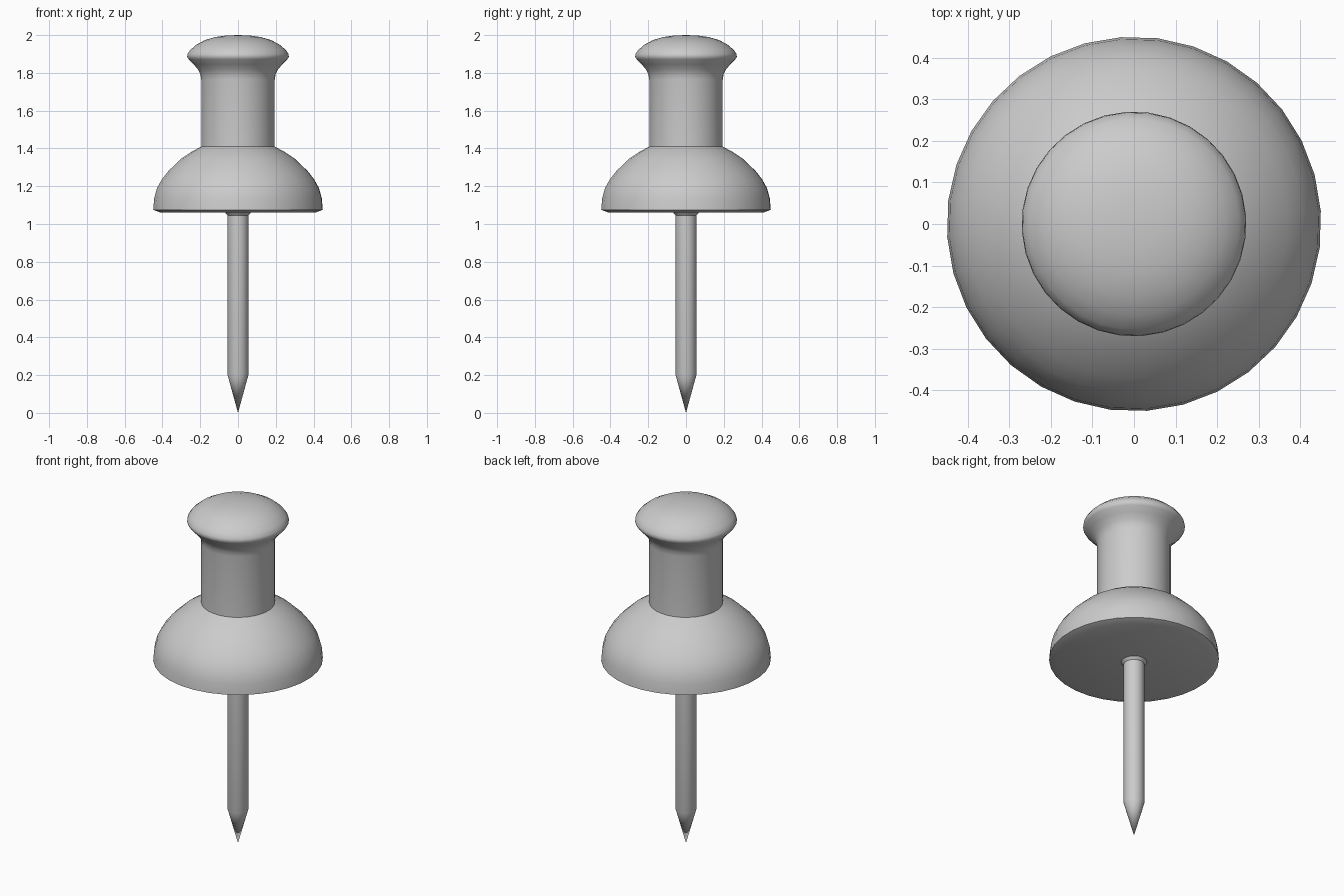
import bpy, bmesh
from math import radians, tau
from mathutils import Matrix

if "Cube" in bpy.data.objects:
    bpy.data.objects.remove(bpy.data.objects["Cube"])


def lathe(name, profile, sides, turn, angle):
    """Spin an (r, z) profile about the z axis into a closed, smooth solid."""
    bm = bmesh.new()
    verts = [bm.verts.new((r, 0, z)) for r, z in profile]
    edges = [bm.edges.new(pair) for pair in zip(verts, verts[1:])]
    bmesh.ops.spin(bm, geom=verts + edges, cent=(0, 0, 0), axis=(0, 0, 1),
                   angle=tau, steps=sides)
    bmesh.ops.remove_doubles(bm, verts=bm.verts[:], dist=0.0005)
    bmesh.ops.recalc_face_normals(bm, faces=bm.faces[:])
    bm.transform(Matrix.Rotation(radians(turn), 4, 'Z'))
    mesh = bpy.data.meshes.new(name)
    bm.to_mesh(mesh)
    bm.free()
    obj = bpy.data.objects.new(name, mesh)
    bpy.context.collection.objects.link(obj)
    bpy.ops.object.select_all(action='DESELECT')
    obj.select_set(True)
    bpy.context.view_layer.objects.active = obj
    bpy.ops.object.shade_smooth_by_angle(angle=radians(angle))
    return obj


# Plastic grip: rounded cap, flared neck and domed skirt
grip = [
    (0, 2.0), (0.06, 1.998), (0.12, 1.99), (0.175, 1.974), (0.22, 1.95),
    (0.253, 1.922), (0.268, 1.9), (0.27, 1.885), (0.262, 1.872),
    (0.235, 1.845), (0.21, 1.815), (0.199, 1.79), (0.195, 1.765),
    (0.195, 1.41),
    (0.245, 1.383), (0.3, 1.347), (0.37, 1.28), (0.405, 1.235),
    (0.43, 1.19), (0.445, 1.135), (0.45, 1.075), (0.41, 1.06), (0, 1.06),
]
lathe("grip", grip, 32, 4, 50)

# Metal pin: small collar under the skirt, straight shaft, conical point
pin = [(0, 1.1), (0.068, 1.1), (0.068, 1.06), (0.055, 1.045),
       (0.055, 0.2), (0, 0)]
lathe("pin", pin, 32, 4, 40)
